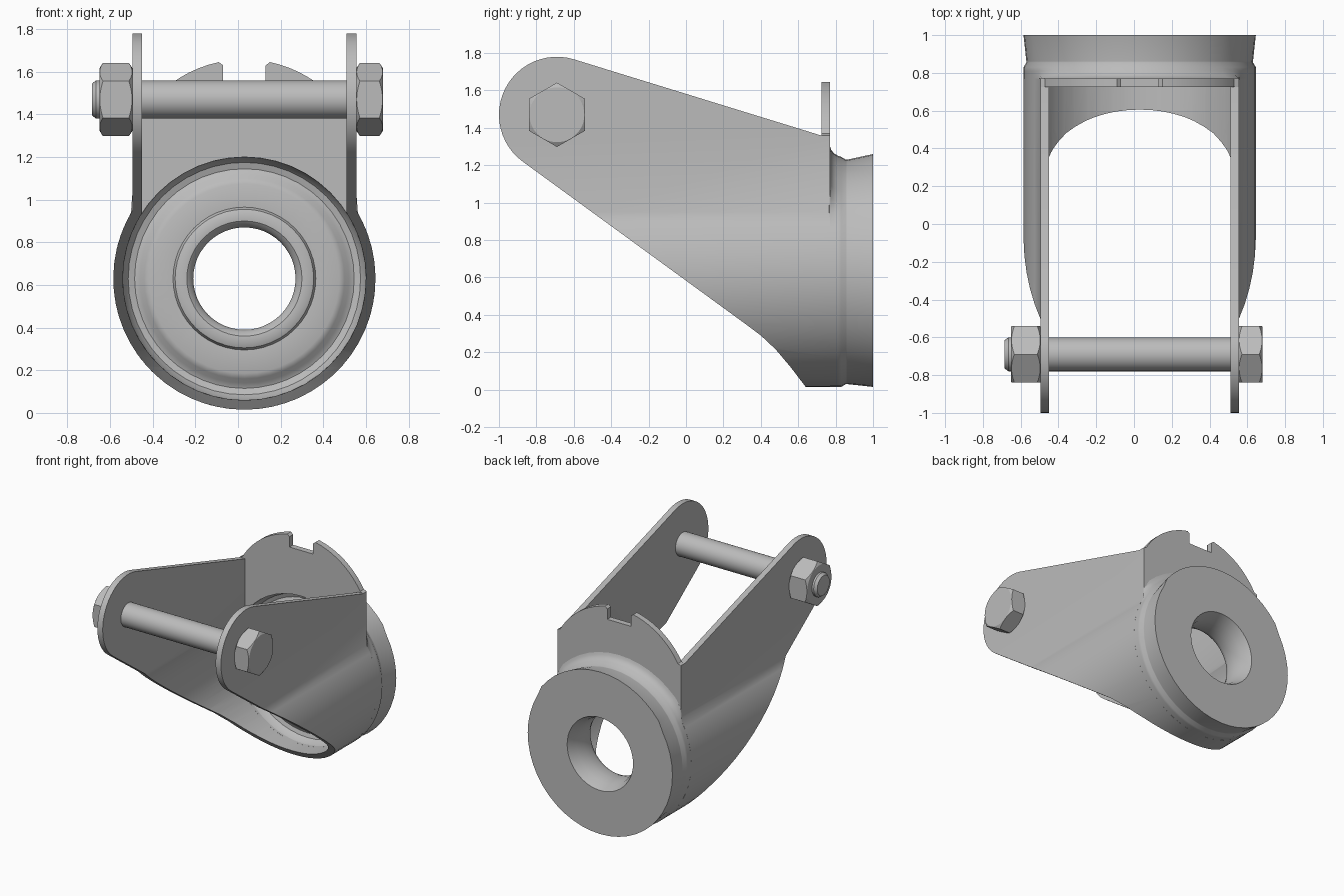
import bpy, bmesh, math
from math import sin, cos, pi, radians

if "Cube" in bpy.data.objects:
    bpy.data.objects.remove(bpy.data.objects["Cube"], do_unlink=True)

CX, CZ = 0.03, 0.63          # swivel axis
BY, BZ = -0.69, 1.47         # axle bolt axis
HALF, RAD, WALL = 0.525, 0.615, 0.045
BACK = 0.77

steel = bpy.data.materials.new("grey steel")
steel.use_nodes = True
steel.diffuse_color = (0.5, 0.5, 0.5, 1)
steel.node_tree.nodes["Principled BSDF"].inputs["Base Color"].default_value = (0.5, 0.5, 0.5, 1)


def finish(name, bm):
    bmesh.ops.recalc_face_normals(bm, faces=bm.faces)
    mesh = bpy.data.meshes.new(name)
    bm.to_mesh(mesh)
    bm.free()
    mesh.materials.append(steel)
    obj = bpy.data.objects.new(name, mesh)
    bpy.context.collection.objects.link(obj)
    return obj


def prism(name, outline, axis, start, end):
    """Extrude a 2D outline along x (outline in y, z) or y (outline in x, z)."""
    bm = bmesh.new()
    place = (lambda u, v, t: (t, u, v)) if axis == "x" else (lambda u, v, t: (u, t, v))
    ends = [[bm.verts.new(place(u, v, t)) for u, v in outline] for t in (start, end)]
    for ring in ends:
        bm.faces.new(ring)
    for i in range(len(outline)):
        j = (i + 1) % len(outline)
        bm.faces.new((ends[0][i], ends[0][j], ends[1][j], ends[1][i]))
    return finish(name, bm)


def arc(cu, cv, r, a0, a1, n):
    return [(cu + r * cos(radians(a0 + (a1 - a0) * i / n)),
             cv + r * sin(radians(a0 + (a1 - a0) * i / n))) for i in range(n + 1)]


def lathe(name, profile, place, closed=True, segments=48, limit=None):
    """Spin (radius, along) points; limit caps the radius by angle."""
    bm = bmesh.new()
    rings = []
    for r, t in profile:
        ring = []
        for k in range(segments):
            a = 2 * pi * k / segments
            rr = min(r, limit(a)) if limit else r
            ring.append(bm.verts.new(place(rr * cos(a), rr * sin(a), t)))
        rings.append(ring)
    for i in range(len(rings) if closed else len(rings) - 1):
        p, q = rings[i], rings[(i + 1) % len(rings)]
        for k in range(segments):
            m = (k + 1) % segments
            bm.faces.new((p[k], p[m], q[m], q[k]))
    if not closed:
        bm.faces.new(rings[0])
        bm.faces.new(rings[-1])
    return finish(name, bm)


def boolean(obj, cutter, operation):
    mod = obj.modifiers.new("cut", "BOOLEAN")
    mod.operation, mod.object, mod.solver = operation, cutter, "EXACT"
    bpy.context.view_layer.objects.active = obj
    bpy.ops.object.modifier_apply(modifier=mod.name)
    bpy.data.objects.remove(cutter, do_unlink=True)


def around_y(u, v, t):
    return (CX + u, t, CZ + v)


def around_x(u, v, t):
    return (t, BY + u, BZ + v)


def u_outline(half, r):
    """Straight cheeks running into a round belly."""
    a = math.degrees(math.acos(half / r))
    return [(CX - half, 2.2)] + arc(CX, CZ, r, 180 - a, 360 + a, 40) + [(CX + half, 2.2)]


# Fork: U section trimmed to the side shape, then hollowed
side = (arc(BY, BZ, 0.31, 234, 73, 24)
        + [(0.72, 1.36), (BACK, 1.36), (BACK, -0.1), (0.71, -0.1)]
        + [(0.64, 0.015), (0.56, 0.12), (0.48, 0.215), (0.40, 0.29), (0.32, 0.35)])
fork = prism("fork", u_outline(HALF, RAD), "y", -1.2, BACK)
boolean(fork, prism("side_trim", side, "x", -1, 1), "INTERSECT")
boolean(fork, prism("hollow", u_outline(HALF - WALL, RAD - WALL), "y", -1.4, BACK - WALL), "DIFFERENCE")
boolean(fork, lathe("bore", [(RAD - WALL, 0.5), (RAD - WALL, 0.9)], around_y, False), "DIFFERENCE")

# Notched tab standing on the back wall
half_tab = math.degrees(math.acos(0.5 / 0.578))
notch = math.degrees(math.acos(0.1 / 0.578))
left = arc(CX, 1.08, 0.578, half_tab, notch - 2, 10)
left += [(CX + 0.1, 1.63), (CX + 0.1, 1.55)]
right = [(2 * CX - x, z) for x, z in reversed(left)]
tab = [(CX + HALF, 1.36)] + left + right + [(CX - HALF, 1.36)]
back_tab = prism("back_tab", tab, "y", BACK - WALL, BACK)


# Swivel housing: pressed collar, flared flange, bored hub and inner raceway
def collar_limit(a):
    cheek = HALF / max(abs(cos(a)), 0.01)
    return max(cheek, RAD) if sin(a) > 0 else RAD


outer = [(0.68, 0.768), (0.655, 0.775), (0.635, 0.79), (0.622, 0.81), (0.615, 0.83),
         (0.60, 0.855)]
inner = [(0.24, 0.86), (0.24, 0.79), (0.25, 0.76), (0.27, 0.743), (0.30, 0.74), (0.325, 0.75),
         (0.335, 0.77), (0.445, 0.765), (0.47, 0.775), (0.49, 0.80), (0.515, 0.81),
         (0.545, 0.80), (0.565, 0.77), (0.572, 0.735)]
housing = lathe("swivel_housing", outer + [(0.60, 0.862), (0.63, 1.0), (0.28, 1.0), (0.25, 0.93)]
                + inner + [(0.59, 0.755)], around_y, limit=collar_limit)

# Axle bolt shank
shank = lathe("bolt_shank", [(0.075, -0.685), (0.09, -0.665), (0.09, 0.6)], around_x, False, 32)


# Hexagons with chamfered corners
def hexagon(name, x0, x1):
    obj = prism(name, arc(BY, BZ, 0.172, 90, 390, 5), "x", x0, x1)
    c = 0.022
    boolean(obj, lathe("chamfer", [(0.145, x0 - 0.001), (0.18, x0 + c), (0.18, x1 - c),
                                   (0.145, x1 + 0.001)], around_x, False), "INTERSECT")
    return obj


nut = hexagon("bolt_nut", -0.65, CX - HALF)
head = hexagon("bolt_head", CX + HALF, 0.68)

# Smooth the curved faces, keep edges sharp
bpy.ops.object.select_all(action="DESELECT")
for obj in (fork, back_tab, housing, shank):
    obj.select_set(True)
bpy.context.view_layer.objects.active = fork
bpy.ops.object.shade_smooth_by_angle(angle=radians(32))
